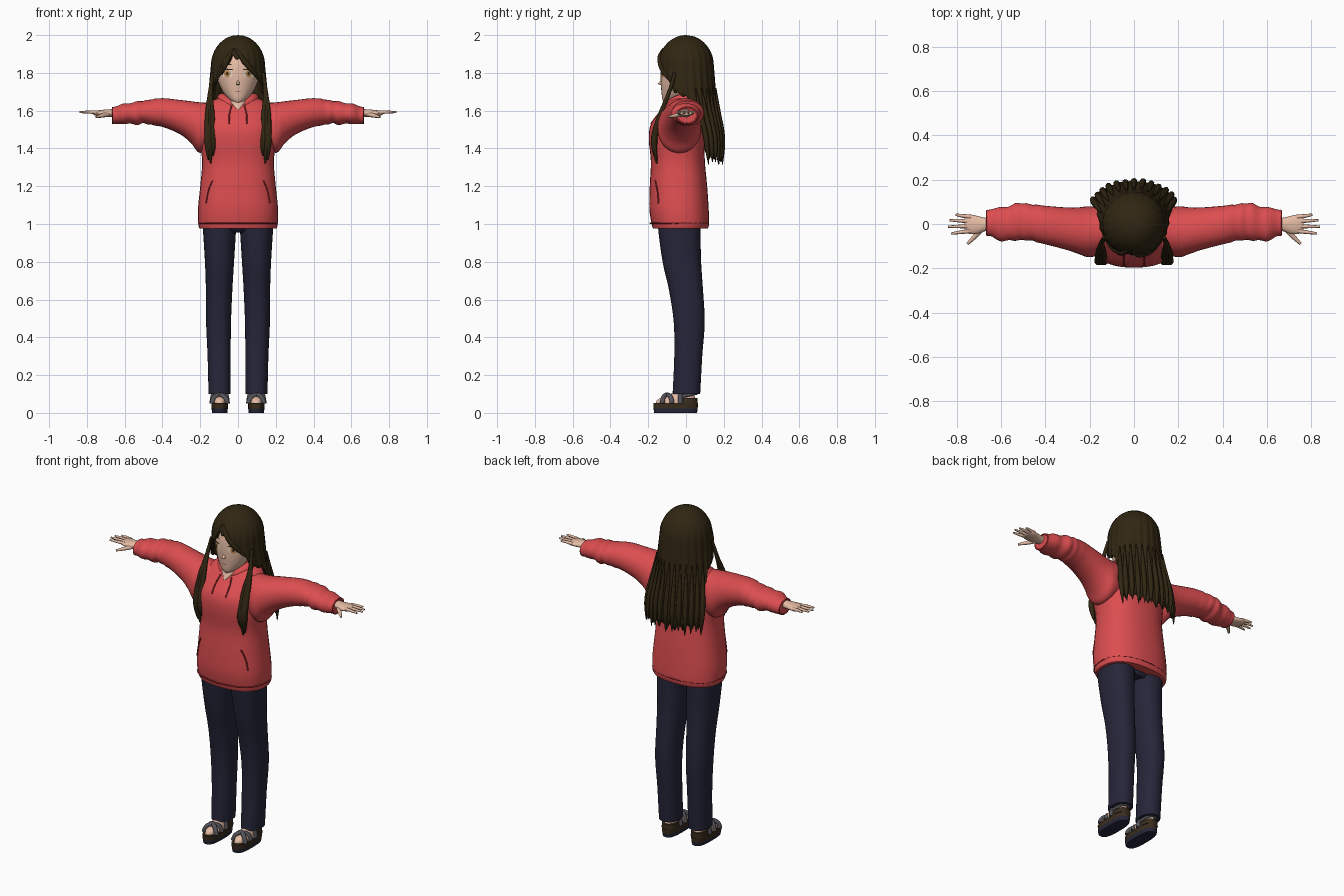
import bpy, bmesh, math
from mathutils import Vector

cube = bpy.data.objects.get("Cube")
if cube:
    bpy.data.objects.remove(cube, do_unlink=True)


def material(name, *rgb):
    m = bpy.data.materials.new(name)
    m.use_nodes = True
    m.diffuse_color = (*rgb, 1)
    node = next(n for n in m.node_tree.nodes if n.type == 'BSDF_PRINCIPLED')
    node.inputs["Base Color"].default_value = (*rgb, 1)
    node.inputs["Roughness"].default_value = 0.8
    return m


RED = material("hoodie red", .72, .075, .08)
SEAM = material("seam dark red", .33, .025, .03)
NAVY = material("trouser navy", .019, .019, .042)
HAIR = material("hair dark brown", .03, .019, .006)
SKIN = material("skin", .78, .5, .37)
WHITE = material("eye white", .8, .68, .58)
AMBER = material("iris amber", .5, .25, .09)
SOLE = material("sole brown", .04, .025, .012)
STRAP = material("strap grey", .085, .085, .1)
LIP = material("lip pink", .5, .2, .17)


def finish(name, bm, mat):
    bmesh.ops.recalc_face_normals(bm, faces=bm.faces)
    me = bpy.data.meshes.new(name)
    bm.to_mesh(me)
    bm.free()
    ob = bpy.data.objects.new(name, me)
    bpy.context.collection.objects.link(ob)
    me.materials.append(mat)
    shade(ob)
    return ob


def shade(ob):
    bpy.ops.object.select_all(action='DESELECT')
    ob.select_set(True)
    bpy.context.view_layer.objects.active = ob
    bpy.ops.object.shade_smooth_by_angle(angle=math.radians(50))


def smooth(rows, n=4):
    """Catmull-Rom resampling of a table of sections."""
    out = []
    for i in range(len(rows) - 1):
        p = [rows[max(0, min(len(rows) - 1, i + k))] for k in (-1, 0, 1, 2)]
        for t in (k / n for k in range(n)):
            out.append([b + .5 * t * (c - a + t * (2*a - 5*b + 4*c - d + t * (3*(b - c) + d - a)))
                        for a, b, c, d in zip(*p)])
    return out + [list(rows[-1])]


def lerp(table, t):
    for a, b in zip(table, table[1:]):
        if t <= b[0]:
            f = max(0, (t - a[0]) / (b[0] - a[0]))
            return [u + f * (v - u) for u, v in zip(a, b)]
    return list(table[-1])


def power(v, e):
    return math.copysign(abs(v) ** (2 / e), v)


def loft(name, rings, mat, e=2.0, n=32):
    """Skin rings given as (centre, first half axis, second half axis)."""
    bm = bmesh.new()
    loops = []
    for c, u, v in rings:
        angles = [2 * math.pi * i / n for i in range(n)]
        loops.append([bm.verts.new(Vector(c) + Vector(u) * power(math.cos(a), e)
                                   + Vector(v) * power(math.sin(a), e)) for a in angles])
    for a, b in zip(loops, loops[1:]):
        for i in range(n):
            bm.faces.new((a[i], a[(i + 1) % n], b[(i + 1) % n], b[i]))
    bm.faces.new(loops[0])
    bm.faces.new(loops[-1])
    return finish(name, bm, mat)


def upright(name, rows, mat, e=2.0, x=0):
    # rows: height, half width, y centre, half depth
    return loft(name, [((x, y, z), (w, 0, 0), (0, d, 0)) for z, w, y, d in rows], mat, e)


def front_y(rows, x, z, e):
    _, w, y, d = lerp(rows, z)
    return y - d * max(0, 1 - abs(x / w) ** e) ** (1 / e)


def tube(name, pts, r, mat, radii=None, closed=False):
    cu = bpy.data.curves.new(name, 'CURVE')
    cu.dimensions = '3D'
    cu.bevel_depth, cu.bevel_resolution, cu.use_fill_caps = r, 2, True
    sp = cu.splines.new('NURBS')
    sp.points.add(len(pts) - 1)
    for i, p in enumerate(pts):
        sp.points[i].co = (*p, 1)
        sp.points[i].radius = radii[i] if radii else 1
    sp.order_u, sp.use_endpoint_u, sp.use_cyclic_u, sp.resolution_u = 3, True, closed, 5
    ob = bpy.data.objects.new(name, cu)
    bpy.context.collection.objects.link(ob)
    cu.materials.append(mat)
    bpy.ops.object.select_all(action='DESELECT')
    ob.select_set(True)
    bpy.context.view_layer.objects.active = ob
    bpy.ops.object.convert(target='MESH')
    shade(bpy.context.view_layer.objects.active)


# Hoodie body, collar and neck
torso = smooth([(.975, .203, -.03, .145), (1.0, .21, -.03, .152), (1.08, .212, -.037, .157),
                (1.2, .2, -.04, .152), (1.33, .19, -.043, .143), (1.45, .203, -.05, .147),
                (1.53, .2, -.045, .14), (1.6, .18, -.025, .105), (1.65, .14, -.005, .085),
                (1.675, .08, 0, .06)])
upright("hoodie_body", torso, RED, 2.4, 0)
ring = [2 * math.pi * i / 16 for i in range(16)]
tube("hood_collar", [(.085 * math.sin(a), -.085 * math.cos(a), 1.665 - .04 * max(0, math.cos(a)) ** 2)
                     for a in ring], .028, RED, closed=True)
tube("hem_seam", [(.212 * power(math.sin(a), 2.4), -.034 - .156 * power(math.cos(a), 2.4), 1.005)
                  for a in ring], .004, SEAM, closed=True)
upright("neck", [(1.58, .05, -.02, .05), (1.7, .045, -.01, .045)], SKIN)
loft("neck_opening", [((0, -.128, 1.605), (.004, 0, 0), (0, .004, 0)),
                      ((0, -.085, 1.645), (.042, 0, 0), (0, .03, 0)),
                      ((0, -.06, 1.68), (.045, 0, 0), (0, .03, 0))], SKIN)

# Head
face = smooth([(1.64, .014, -.098, .016), (1.66, .045, -.075, .05), (1.7, .08, -.045, .085),
               (1.75, .104, -.022, .112), (1.8, .116, -.01, .124), (1.86, .12, 0, .125),
               (1.93, .09, 0, .09), (1.96, .03, 0, .03)])
upright("head", face, SKIN)
loft("nose", [((0, -.125, 1.765), (.004, 0, 0), (0, .004, 0)), ((0, -.137, 1.742), (.009, 0, 0), (0, .013, 0)),
              ((0, -.12, 1.732), (.006, 0, 0), (0, .006, 0))], SKIN, n=12)


def plate(name, cx, cz, w, h, mat, off):
    bm = bmesh.new()

    def vert(x, z):
        return bm.verts.new((x, front_y(face, x, z, 2) - off, z))
    rim = [vert(cx + w * math.cos(2 * math.pi * i / 24), cz + h * math.sin(2 * math.pi * i / 24)) for i in range(24)]
    mid = vert(cx, cz)
    for i in range(24):
        bm.faces.new((rim[i], rim[(i + 1) % 24], mid))
    finish(name, bm, mat)


plate("mouth", 0, 1.702, .016, .003, LIP, .003)

# Hair shell: one sheet whose lower edge depends on the direction around the head
hem = [(-180, 1.33), (-103, 1.35), (-95, 1.66), (-62, 1.7), (-50, 1.77), (-30, 1.82), (-12, 1.89),
       (5, 1.87), (25, 1.82), (45, 1.78), (62, 1.7), (95, 1.66), (103, 1.35), (180, 1.33)]
fall = [(1.28, .185, .09, .1), (1.45, .192, .072, .122), (1.6, .168, .03, .138),
        (1.7, .154, .006, .15), (1.84, .142, 0, .146)]


def hair_point(a, z, lift=0):
    _, w, y, d = lerp(fall, z)
    f = math.sqrt(max(0, 1 - ((z - 1.84) / .16) ** 2)) if z > 1.84 else 1
    f *= 1 + lift + .018 * math.sin(22 * a) * min(1, (2 - z) * 4)
    return Vector((w * f * math.sin(a), y - d * f * math.cos(a), z))


N, ROWS = 176, 20
bm = bmesh.new()
crown = bm.verts.new((0, 0, 2))
columns = []
for i in range(N):
    a = -math.pi + 2 * math.pi * i / N
    low = lerp(hem, math.degrees(a))[1]
    low += .035 * abs(math.sin(11 * a)) if low < 1.5 else .008 * math.sin(22 * a)
    columns.append([bm.verts.new(hair_point(a, 2 - (2 - low) * ((k + 1) / ROWS) ** 1.5)) for k in range(ROWS)])
for i in range(N):
    p, q = columns[i], columns[(i + 1) % N]
    bm.faces.new((crown, p[0], q[0]))
    for k in range(ROWS - 1):
        bm.faces.new((p[k], p[k + 1], q[k + 1], q[k]))
shell = finish("hair_shell", bm, HAIR)
mod = shell.modifiers.new("thickness", 'SOLIDIFY')
mod.thickness, mod.offset = .01, -1

# Loose locks along the back and over the forehead
for i in range(13):
    a = math.radians(108 + 12 * i)
    tip = 1.315 + .012 * (i % 3)
    tube("back_lock", [hair_point(a, z, .02) for z in (1.72, 1.6, 1.48, 1.39, tip)], .016, HAIR,
         [.2, .7, 1, .8, .1])
for start, end, low in ((-12, -58, 1.73), (-10, 58, 1.74), (-6, 34, 1.79), (-14, -36, 1.79)):
    path = [(start + (end - start) * t, 1.93 + (low - 1.93) * t) for t in (0, .25, .5, .75, 1)]
    tube("fringe_lock", [hair_point(math.radians(d), z) for d, z in path], .013, HAIR, [.3, 1, 1, .8, .1])

# Hips under the hem
upright("hips", [(.955, .15, -.03, .08), (.985, .17, -.035, .105), (1.05, .17, -.035, .1)], NAVY)

sleeve = smooth([(.12, 1.53, .11, -.03, .1), (.2, 1.51, .134, -.035, .115), (.25, 1.54, .11, -.03, .105),
                 (.31, 1.567, .09, -.02, .095), (.4, 1.59, .076, -.005, .087), (.47, 1.592, .066, .008, .082),
                 (.5, 1.593, .059, .01, .083), (.53, 1.587, .063, .01, .084), (.58, 1.585, .053, 0, .075),
                 (.61, 1.583, .055, 0, .077), (.64, 1.577, .047, .005, .062), (.665, 1.574, .045, .005, .058)])
leg = smooth([(.1, .058, -.098, .002, .073), (.3, .061, -.1, .012, .074), (.48, .066, -.103, .017, .082),
              (.65, .07, -.1, .0, .09), (.8, .077, -.098, -.022, .102), (.98, .088, -.098, -.036, .112),
              (1.04, .088, -.098, -.036, .11)])

for s, side in ((-1, "right_"), (1, "left_")):
    # Eyes
    ex = s * .057
    plate(side + "eye", ex, 1.795, .029, .021, WHITE, .003)
    plate(side + "iris", ex, 1.795, .017, .02, AMBER, .005)
    plate(side + "pupil", ex, 1.796, .006, .009, HAIR, .007)
    plate(side + "lash", ex, 1.818, .031, .004, HAIR, .007)
    plate(side + "brow", ex, 1.845, .026, .003, HAIR, .004)
    # Sleeve with folds, and cuff
    rings = []
    for x, z, h, y, d in sleeve:
        k = 1 + (.025 * math.sin(x * 120) if .42 < x < .63 else 0)
        rings.append(((s * x, y, z), (0, d * k, 0), (0, 0, h * k)))
    loft(side + "sleeve", rings, RED, 2.1)
    tube(side + "cuff_edge", [(s * .662, .005 + .055 * math.cos(a), 1.574 + .042 * math.sin(a)) for a in ring],
         .005, SEAM, closed=True)
    # Hand
    palm = smooth([(.63, 0, .03, .024), (.67, -.002, .03, .021), (.71, -.004, .041, .018), (.745, 0, .044, .014),
                   (.765, .002, .036, .01)], 3)
    loft(side + "palm", [((s * x, y, 1.587), (0, w, 0), (0, 0, h)) for x, y, w, h in palm], SKIN, n=20)
    for y0, y1, tip in ((.032, .042, .805), (.012, .017, .832), (-.01, -.012, .84), (-.031, -.043, .825)):
        tube(side + "finger", [(s * .735, y0, 1.59), (s * .78, (y0 + y1) / 2, 1.594), (s * tip, y1, 1.592)],
             .01, SKIN, [1, .9, .5])
    tube(side + "thumb", [(s * .685, -.02, 1.582), (s * .715, -.055, 1.574), (s * .752, -.09, 1.567)],
         .012, SKIN, [1.1, 1, .5])
    # Pocket opening and drawstring on the hoodie
    for name, path in (("pocket_seam", [(.135, 1.23), (.15, 1.2), (.162, 1.16), (.17, 1.11)]),
                       ("drawstring", [(.035, 1.625), (.045, 1.59), (.047, 1.56), (.045, 1.53)])):
        tube(side + name, [(s * x, front_y(torso, x, z, 2.4) - .002, z) for x, z in path], .004, SEAM)
    # Long locks in front of the shoulders
    for dx, low in ((.012, 1.34), (-.014, 1.36), (0, 1.32)):
        tube(side + "front_lock", [(s * .134, -.06, 1.8), (s * .148, -.085, 1.7), (s * (.15 + dx), -.13, 1.6),
                                   (s * (.15 + dx), -.168, 1.48), (s * (.147 + dx), -.17, 1.4),
                                   (s * (.145 + dx), -.155, low)], .018, HAIR, [.5, .6, .7, 1, 1, .2])
    # Trouser leg
    loft(side + "trouser_leg", [((-s * x, y, z), (w, 0, 0), (0, d, 0)) for z, w, x, y, d in leg], NAVY, 2.3)
    # Sandal and foot
    fx = s * .097
    upright(side + "outsole", [(0, .04, -.055, .113), (.022, .043, -.055, .117)], NAVY, 2.8, fx)
    upright(side + "sole", [(.022, .043, -.055, .117), (.052, .044, -.055, .118)], SOLE, 2.8, fx)
    upright(side + "heel_cup", [(.05, .043, .008, .054), (.078, .04, .01, .05)], SOLE, 2.4, fx)
    upright(side + "foot", smooth([(.045, .038, -.055, .105), (.07, .038, -.05, .1), (.095, .033, -.025, .07),
                                   (.125, .03, .005, .042), (.17, .03, .01, .035)]), SKIN, 2.2, fx)
    for ya, yb in ((-.125, -.075), (-.075, -.125), (-.03, -.03)):
        mid = (ya + yb) / 2
        peak = .1 if mid < -.05 else .132
        tube(side + "strap", [(fx - .041, ya, .05), (fx - .036, ya, peak - .02), (fx, mid, peak),
                              (fx + .036, yb, peak - .02), (fx + .041, yb, .05)], .013, STRAP)
    tube(side + "heel_strap", [(fx - .036, -.03, .085), (fx - .034, .03, .1), (fx, .062, .105),
                               (fx + .034, .03, .1), (fx + .036, -.03, .085)], .009, STRAP)
